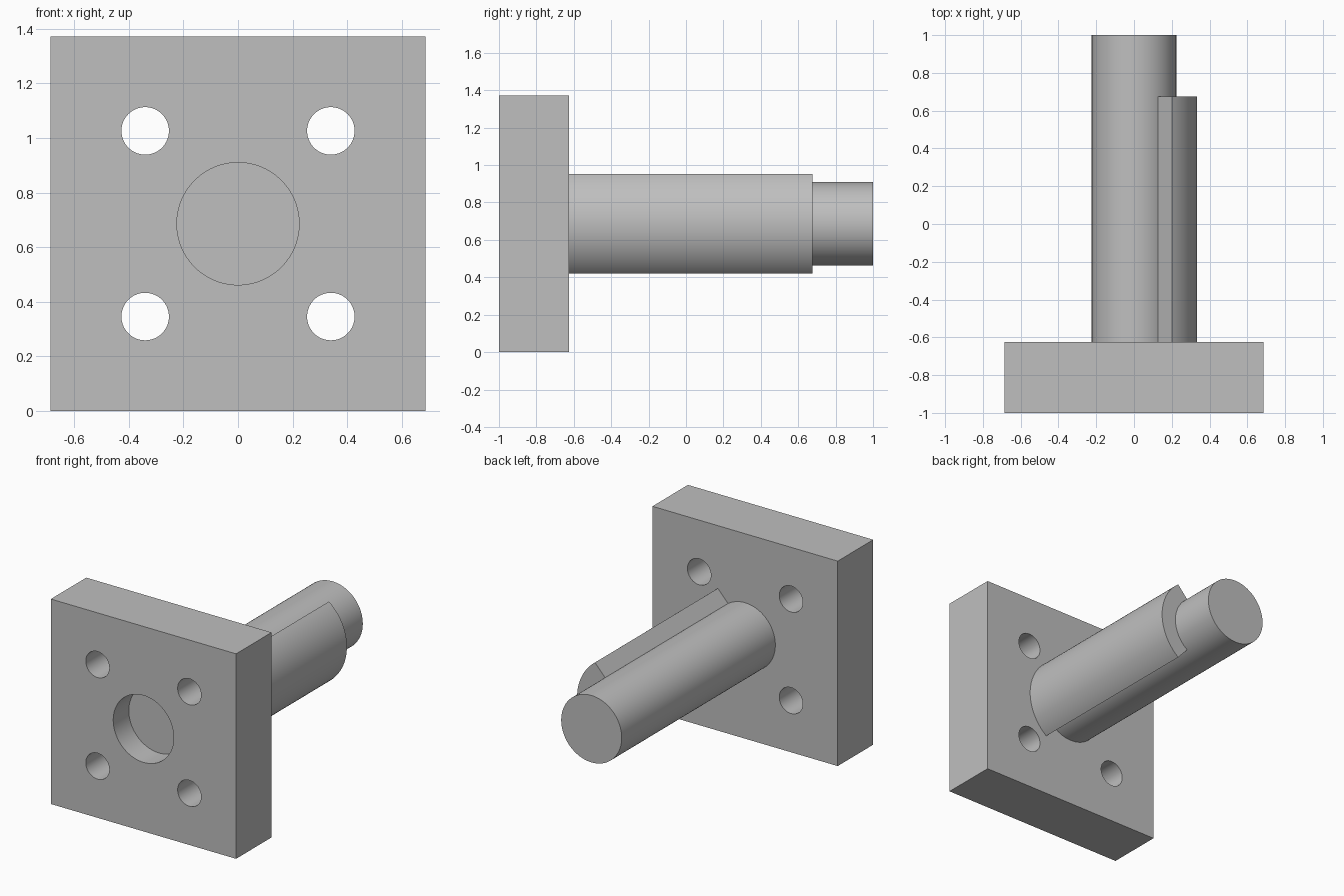
import bpy, bmesh, math
from mathutils import Matrix, Vector

if "Cube" in bpy.data.objects:
    bpy.data.objects.remove(bpy.data.objects["Cube"], do_unlink=True)

HALF = 0.686            # half width of the square flange
MID = Vector((0, 0, HALF))
FLANGE_BACK = -0.625
BORE = 0.224            # radius of the shaft and of the matching pocket

steel = bpy.data.materials.new("grey_steel")
steel.use_nodes = True
GREY = (0.52, 0.52, 0.52, 1)
steel.diffuse_color = GREY
steel.node_tree.nodes["Principled BSDF"].inputs["Base Color"].default_value = GREY


def finish(name, bm, smooth=True):
    bmesh.ops.recalc_face_normals(bm, faces=bm.faces)
    mesh = bpy.data.meshes.new(name)
    bm.to_mesh(mesh)
    bm.free()
    mesh.materials.append(steel)
    ob = bpy.data.objects.new(name, mesh)
    bpy.context.collection.objects.link(ob)
    if smooth:
        shade(ob)
    return ob


def shade(ob):
    bpy.ops.object.select_all(action="DESELECT")
    ob.select_set(True)
    bpy.context.view_layer.objects.active = ob
    bpy.ops.object.shade_smooth_by_angle(angle=math.radians(30))


def add_rod(bm, x, z, radius, y0, y1, sides=64):
    """Closed cylinder lying along y."""
    place = Matrix.Translation((x, (y0 + y1) / 2, z)) @ Matrix.Rotation(math.pi / 2, 4, "X")
    bmesh.ops.create_cone(bm, cap_ends=True, segments=sides, radius1=radius,
                          radius2=radius, depth=y1 - y0, matrix=place)


# Square flange
bm = bmesh.new()
depth = FLANGE_BACK + 1
bmesh.ops.create_cube(bm, size=1, matrix=Matrix.Translation((0, -1 + depth / 2, HALF))
                      @ Matrix.Diagonal((2 * HALF, depth, 2 * HALF, 1)))
flange = finish("flange", bm, smooth=False)

# Four bolt holes and the blind front pocket
bm = bmesh.new()
for sx in (-1, 1):
    for sz in (-1, 1):
        add_rod(bm, sx * 0.34, HALF + sz * 0.34, 0.087, -1.1, -0.5)
add_rod(bm, 0, HALF, BORE, -1.1, -0.835, 96)
cutter = finish("hole_cutter", bm, smooth=False)
cutter.hide_render = True

cut = flange.modifiers.new("holes", "BOOLEAN")
cut.operation = "DIFFERENCE"
cut.solver = "EXACT"
cut.object = cutter
bpy.context.view_layer.objects.active = flange
flange.select_set(True)
bpy.ops.object.modifier_apply(modifier=cut.name)
bpy.data.objects.remove(cutter, do_unlink=True)
shade(flange)

# Round shaft
bm = bmesh.new()
add_rod(bm, 0, HALF, BORE, FLANGE_BACK, 1, 96)
finish("shaft", bm)

# Raised arc-shaped rib along the left side of the shaft
STEPS = 32


def arc(radius, half_angle):
    angles = [half_angle * (2 * i / STEPS - 1) for i in range(STEPS + 1)]
    return [MID + Vector((radius * math.cos(a), 0, radius * math.sin(a))) for a in angles]


bm = bmesh.new()
outer = arc(0.334, math.radians(53))
inner = arc(BORE - 0.002, math.radians(55.6))
rows = []
for y in (FLANGE_BACK, 0.675):
    rows.append([[bm.verts.new((p.x, y, p.z)) for p in side] for side in (outer, inner)])
(o0, i0), (o1, i1) = rows
for k in range(STEPS):
    for a, b in ((o0, o1), (o1, i1), (i1, i0), (i0, o0)):
        bm.faces.new((a[k], a[k + 1], b[k + 1], b[k]))
for k in (0, STEPS):
    bm.faces.new((o0[k], o1[k], i1[k], i0[k]))
finish("side_rib", bm)
